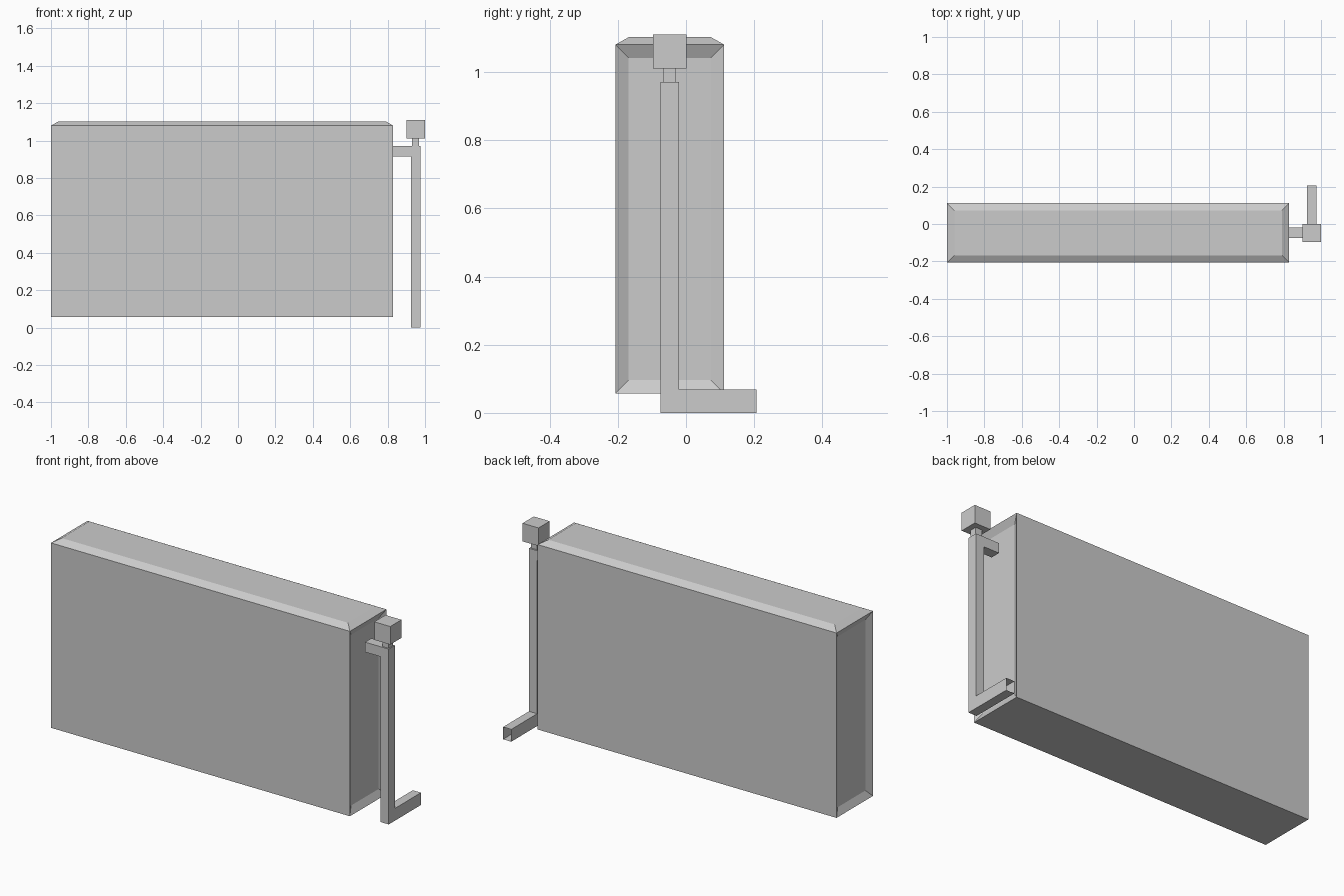
import bpy, bmesh
from mathutils import Vector

if "Cube" in bpy.data.objects:
    bpy.data.objects.remove(bpy.data.objects["Cube"])


def finish(name, bm):
    bmesh.ops.recalc_face_normals(bm, faces=bm.faces[:])
    mesh = bpy.data.meshes.new(name)
    bm.to_mesh(mesh)
    bm.free()
    obj = bpy.data.objects.new(name, mesh)
    bpy.context.collection.objects.link(obj)
    return obj


def box(lo, hi):
    lo, hi = Vector(lo), Vector(hi)
    bm = bmesh.new()
    bmesh.ops.create_cube(bm, size=1)
    for v in bm.verts:
        v.co = (lo + hi) / 2 + v.co * (hi - lo)
    return bm


# Radiator body: raised bevelled top, recessed end panels
bm = box((-1, -0.207, 0.057), (0.83, 0.112, 1.08))
bm.normal_update()
top = [f for f in bm.faces if f.normal.z > 0.9]
ends = [f for f in bm.faces if abs(f.normal.x) > 0.9]
for faces, depth in ((top, 0.022), (ends, -0.02)):
    bmesh.ops.inset_individual(bm, faces=faces, thickness=0.039,
                               depth=depth, use_even_offset=True)
finish("radiator_body", bm)

# Supply pipe: open-ended square tube with two mitred elbows
x0, x1, y0, y1 = 0.925, 0.975, -0.075, -0.02
rings = [
    [(0.83, y0, 0.915), (0.83, y1, 0.915), (0.83, y1, 0.97), (0.83, y0, 0.97)],
    [(x0, y0, 0.915), (x0, y1, 0.915), (x1, y1, 0.97), (x1, y0, 0.97)],
    [(x0, y0, 0), (x0, y1, 0.068), (x1, y1, 0.068), (x1, y0, 0)],
    [(x0, 0.207, 0), (x0, 0.207, 0.068), (x1, 0.207, 0.068), (x1, 0.207, 0)],
]
bm = bmesh.new()
loops = [[bm.verts.new(p) for p in ring] for ring in rings]
for a, b in zip(loops, loops[1:]):
    for i in range(4):
        j = (i + 1) % 4
        bm.faces.new((a[i], a[j], b[j], b[i]))
finish("supply_pipe", bm)

# Valve neck and knob
finish("valve_neck", box((0.931, -0.067, 0.97), (0.969, -0.029, 1.01)))
finish("valve_knob", box((0.902, -0.097, 1.01), (1.0, 0.001, 1.11)))
